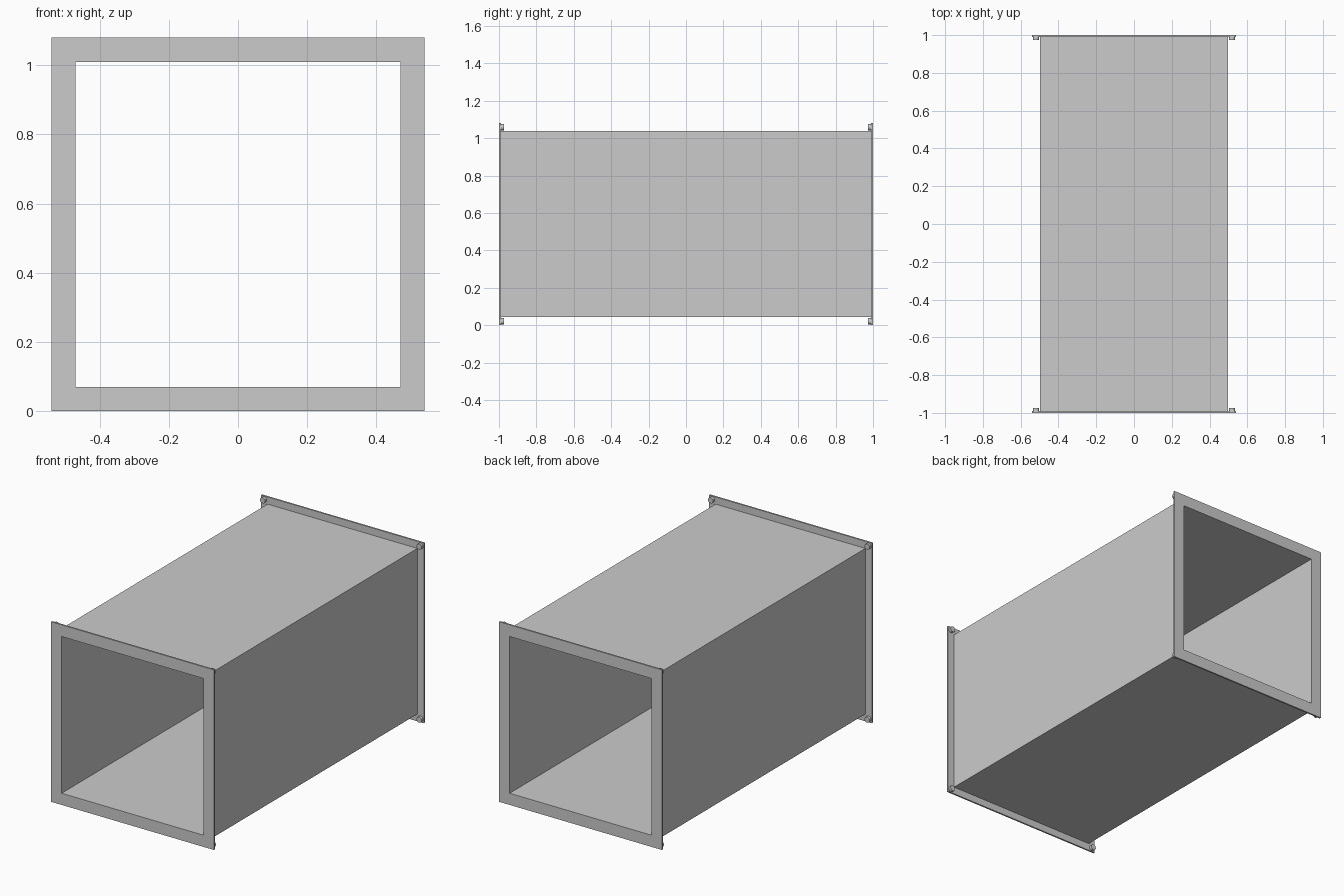
import bpy, bmesh
from math import radians

if "Cube" in bpy.data.objects:
    bpy.data.objects.remove(bpy.data.objects["Cube"])

CZ = 0.54          # height of the duct axis
INNER = 0.47       # half width of the opening


def square_ring(name, outer, y0, y1):
    """Square tube around the y axis between y0 and y1."""
    bm = bmesh.new()
    rings = []
    for half, y in ((outer, y0), (outer, y1), (INNER, y1), (INNER, y0)):
        rings.append([bm.verts.new((sx * half, y, CZ + sz * half))
                      for sx, sz in ((-1, -1), (1, -1), (1, 1), (-1, 1))])
    for i in range(4):
        a, b = rings[i], rings[(i + 1) % 4]
        for k in range(4):
            n = (k + 1) % 4
            bm.faces.new((a[k], a[n], b[n], b[k]))
    bmesh.ops.recalc_face_normals(bm, faces=bm.faces)
    mesh = bpy.data.meshes.new(name)
    bm.to_mesh(mesh)
    bm.free()
    ob = bpy.data.objects.new(name, mesh)
    bpy.context.collection.objects.link(ob)


def stud(name, x, z, y, radius, depth, sides):
    """Short cylinder along the y axis."""
    bpy.ops.mesh.primitive_cylinder_add(vertices=sides, radius=radius, depth=depth,
                                        location=(x, y, z), rotation=(radians(90), 0, 0))
    bpy.context.object.name = name
    if sides > 8:
        bpy.ops.object.shade_smooth_by_angle(angle=radians(30))


# Duct body with thick walls
square_ring("duct_body", 0.497, -0.99, 0.99)

for side, label in ((-1, "front"), (1, "back")):
    # End flange plate
    square_ring(label + "_flange", 0.54, *sorted((side * 0.99, side * 1.0)))
    # Corner bolts on the inward face of the flange
    for sx in (-1, 1):
        for sz in (-1, 1):
            x, z = sx * 0.519, CZ + sz * 0.519
            stud(label + "_bolt_head", x, z, side * 0.982, 0.017, 0.016, 16)
